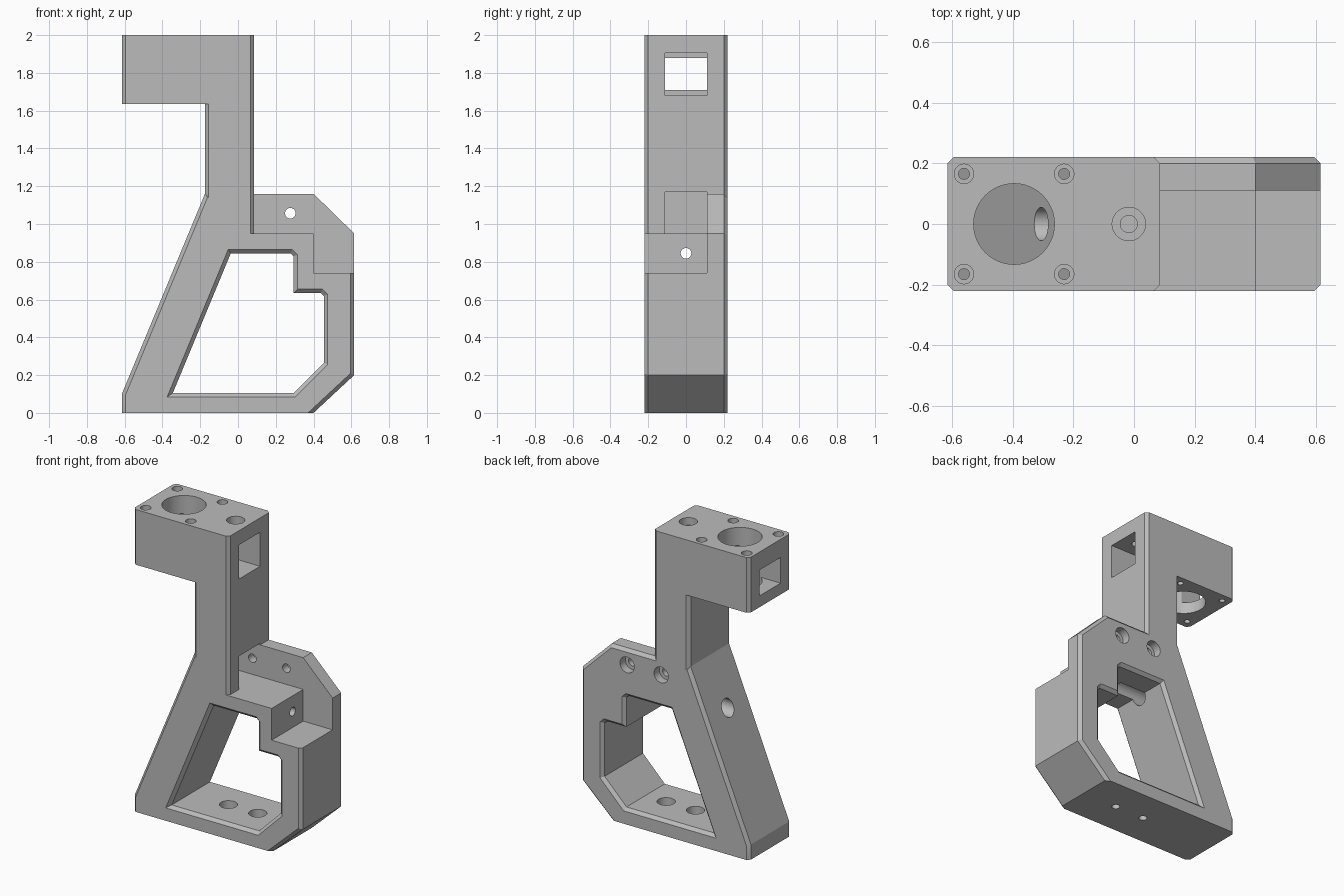
import bpy
import bmesh
from mathutils import Vector, Matrix

if "Cube" in bpy.data.objects:
    bpy.data.objects.remove(bpy.data.objects["Cube"], do_unlink=True)

HALF = 0.22      # half depth of the bracket
CHAMFER = 0.02

grey = bpy.data.materials.new("plain_grey")
grey.use_nodes = True
grey.diffuse_color = (0.5, 0.5, 0.5, 1)
grey.node_tree.nodes["Principled BSDF"].inputs["Base Color"].default_value = (0.5, 0.5, 0.5, 1)


def finish(name, bm):
    bmesh.ops.recalc_face_normals(bm, faces=bm.faces[:])
    mesh = bpy.data.meshes.new(name)
    bm.to_mesh(mesh)
    bm.free()
    mesh.materials.append(grey)
    obj = bpy.data.objects.new(name, mesh)
    bpy.context.collection.objects.link(obj)
    return obj


def loft(rings):
    """Closed solid through equal-length rings of points."""
    bm = bmesh.new()
    loops = [[bm.verts.new(p) for p in ring] for ring in rings]
    n = len(loops[0])
    for a, b in zip(loops, loops[1:]):
        for i in range(n):
            j = (i + 1) % n
            bm.faces.new((a[i], a[j], b[j], b[i]))
    bm.faces.new(loops[0])
    bm.faces.new(loops[-1][::-1])
    return bm


def slab(name, profile, keep_sharp):
    """Extrude an x-z profile through the depth and chamfer its side edges."""
    bm = loft([[(x, y, z) for x, z in profile] for y in (-HALF, HALF)])
    edges = []
    for e in bm.edges:
        a, b = e.verts
        if abs(a.co.y - b.co.y) < 1e-5 and not keep_sharp(a.co, b.co):
            edges.append(e)
    bmesh.ops.bevel(bm, geom=edges, offset=CHAMFER, offset_type='OFFSET',
                    segments=1, affect='EDGES')
    return finish(name, bm)


def block(name, low, high):
    low, high = Vector(low), Vector(high)
    bm = bmesh.new()
    size = Matrix.Diagonal((high - low).to_4d())
    bmesh.ops.create_cube(bm, size=1, matrix=Matrix.Translation((low + high) / 2) @ size)
    return finish(name, bm)


def rod(name, start, end, radius):
    start, end = Vector(start), Vector(end)
    turn = (end - start).to_track_quat('Z', 'Y').to_matrix().to_4x4()
    bm = bmesh.new()
    bmesh.ops.create_cone(bm, cap_ends=True, segments=48, radius1=radius, radius2=radius,
                          depth=(end - start).length,
                          matrix=Matrix.Translation((start + end) / 2) @ turn)
    return finish(name, bm)


def combine(target, other, operation):
    other.hide_render = True
    mod = target.modifiers.new(operation.lower(), 'BOOLEAN')
    mod.operation = operation
    mod.solver = 'EXACT'
    mod.object = other
    bpy.context.view_layer.objects.active = target
    bpy.ops.object.modifier_apply(modifier=mod.name)
    bpy.data.objects.remove(other, do_unlink=True)


def cut(other):
    combine(bracket, other, 'DIFFERENCE')


def flat(a, b):
    return abs(a.z - b.z) < 1e-5


# Lower frame: slanted leg, base and mounting plate outline
frame_profile = [(-0.615, 0), (0.4, 0), (0.615, 0.2), (0.615, 0.95),
                 (0.4, 1.16), (-0.175, 1.16), (-0.615, 0.1)]
bracket = slab("bracket_body", frame_profile,
               lambda a, b: flat(a, b) and a.z < 0.01)

# Front steps that leave the thin rear mounting plate
cut(block("upper_step", (0, -0.4, 0.95), (0.8, 0.11, 1.4)))
cut(block("lower_step", (0.4, -0.4, 0.74), (0.8, 0.11, 1.4)))

# Pillar and head
pillar = slab("pillar", [(-0.175, 0.9), (0.085, 0.9), (0.085, 1.8), (-0.175, 1.8)], flat)
combine(bracket, pillar, 'UNION')
head = slab("head", [(-0.615, 1.635), (0.085, 1.635), (0.085, 2), (-0.615, 2)], flat)
combine(bracket, head, 'UNION')

# Central opening with chamfered rims
rim = [(-0.375, 0.085), (0.303, 0.085), (0.475, 0.257), (0.475, 0.627), (0.447, 0.655),
       (0.315, 0.655), (0.315, 0.837), (0.287, 0.865), (-0.052, 0.865)]
inner = [(-0.345, 0.105), (0.295, 0.105), (0.455, 0.265), (0.455, 0.619), (0.439, 0.635),
         (0.295, 0.635), (0.295, 0.829), (0.279, 0.845), (-0.038, 0.845)]
rings = []
for y, k in ((-0.24, 2), (-0.2, 0), (0.2, 0), (0.24, 2)):
    rings.append([(i[0] + k * (r[0] - i[0]), y, i[1] + k * (r[1] - i[1]))
                  for r, i in zip(rim, inner)])
cut(finish("opening", loft(rings)))

# Pocket in the pillar and window through the head
cut(block("pillar_pocket", (-0.09, -0.11, 0.95), (0.3, 0.11, 1.17)))
cut(block("head_window_narrow", (-0.8, -0.11, 1.71), (0, 0.11, 1.88)))
cut(block("head_window_wide", (-0.13, -0.11, 1.68), (0.3, 0.11, 1.905)))

# Large head bore and its four stepped screw holes
cut(rod("head_bore", (-0.395, 0, 1.5), (-0.395, 0, 2.1), 0.133))
for x in (-0.56, -0.23):
    for y in (-0.165, 0.165):
        cut(rod("head_screw", (x, y, 1.5), (x, y, 2.1), 0.018))
        cut(rod("head_screw_seat", (x, y, 1.94), (x, y, 2.1), 0.032))

# Stepped hole above the pillar
cut(rod("top_hole", (-0.017, 0, 1.8), (-0.017, 0, 2.1), 0.028))
cut(rod("top_hole_seat", (-0.017, 0, 1.95), (-0.017, 0, 2.1), 0.055))

# Rear plate holes
for x in (0.028, 0.277):
    cut(rod("plate_hole", (x, 0, 1.057), (x, 0.4, 1.057), 0.028))
    cut(rod("plate_hole_seat", (x, 0.165, 1.057), (x, 0.4, 1.057), 0.052))

# Base holes
for x in (-0.07, 0.145):
    cut(rod("base_hole", (x, 0, -0.1), (x, 0, 0.2), 0.025))
    cut(rod("base_hole_seat", (x, 0, 0.05), (x, 0, 0.2), 0.055))

# Long cross hole through the leg and the step block
cut(rod("cross_hole", (-0.6, 0, 0.845), (0.55, 0, 0.845), 0.028))
cut(rod("cross_hole_seat", (-0.6, 0, 0.845), (0.15, 0, 0.845), 0.055))

# Smooth bores, crisp edges
bpy.ops.object.select_all(action='DESELECT')
bracket.select_set(True)
bpy.context.view_layer.objects.active = bracket
bpy.ops.object.shade_smooth_by_angle(angle=0.35)
